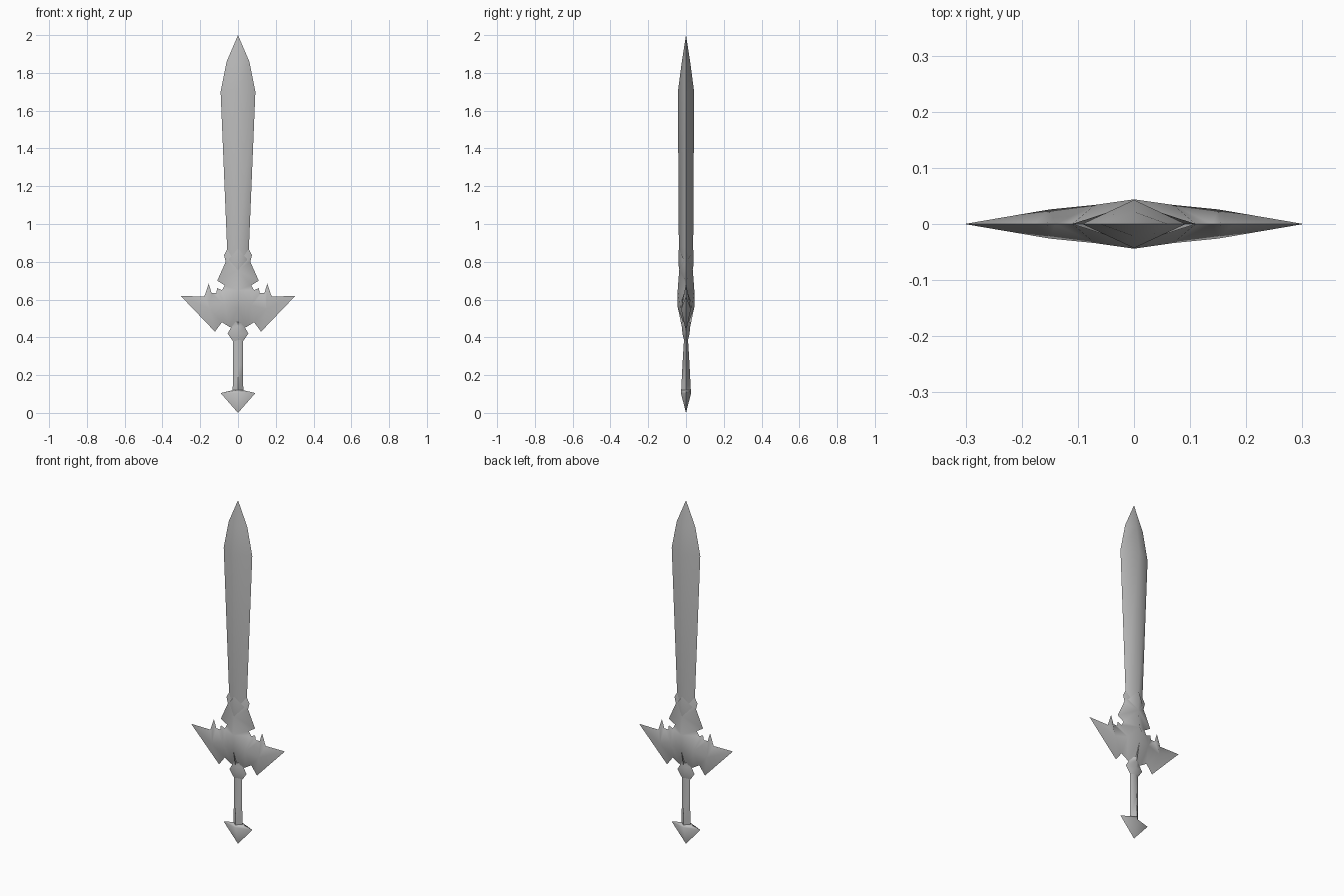
import bpy
import bmesh
import math

cube = bpy.data.objects.get("Cube")
if cube:
    bpy.data.objects.remove(cube, do_unlink=True)

steel = bpy.data.materials.new("grey steel")
steel.use_nodes = True
GREY = (0.5, 0.5, 0.5, 1)
steel.diffuse_color = GREY
steel.node_tree.nodes["Principled BSDF"].inputs["Base Color"].default_value = GREY


def finish(name, bm, angle=70):
    """Weld the mesh, turn its faces outwards and smooth it."""
    bmesh.ops.remove_doubles(bm, verts=bm.verts, dist=0.0005)
    bmesh.ops.dissolve_degenerate(bm, edges=bm.edges, dist=0.0002)
    bmesh.ops.recalc_face_normals(bm, faces=bm.faces)
    mesh = bpy.data.meshes.new(name)
    bm.to_mesh(mesh)
    bm.free()
    mesh.materials.append(steel)
    obj = bpy.data.objects.new(name, mesh)
    bpy.context.collection.objects.link(obj)
    bpy.ops.object.select_all(action="DESELECT")
    obj.select_set(True)
    bpy.context.view_layer.objects.active = obj
    bpy.ops.object.shade_smooth_by_angle(angle=math.radians(angle))
    return obj


def diamond_loft(name, rings):
    """Loft diamond sections given as (height, half width, half depth)."""
    bm = bmesh.new()
    loops = [[bm.verts.new(p) for p in ((w, 0, z), (0, d, z), (-w, 0, z), (0, -d, z))]
             for z, w, d in rings]
    for low, high in zip(loops, loops[1:]):
        for i in range(4):
            j = (i + 1) % 4
            bm.faces.new((low[i], low[j], high[j], high[i]))
    bm.faces.new(loops[0])
    bm.faces.new(loops[-1])
    return finish(name, bm)


# Blade
diamond_loft("blade", [(0.74, 0.05, 0.028), (0.88, 0.058, 0.038), (1.70, 0.092, 0.043),
                       (1.86, 0.06, 0.022), (2.0, 0, 0)])

# Handle
diamond_loft("pommel", [(0, 0, 0), (0.105, 0.092, 0.027), (0.12, 0.028, 0.026)])
diamond_loft("grip", [(0.11, 0.028, 0.026), (0.25, 0.027, 0.019), (0.40, 0.026, 0.010)])
diamond_loft("grip_collar", [(0.38, 0.027, 0.009), (0.42, 0.055, 0.019),
                             (0.455, 0.035, 0.022), (0.48, 0.03, 0.025)])

# Guard: raised ridge points (x, z, depth)
ridge = [(0, 0.755, 0.036), (0, 0.65, 0.044), (0.07, 0.57, 0.034),
         (0.15, 0.55, 0.026), (0, 0.56, 0.044), (0, 0.45, 0.021)]
# Sharp rim from top to bottom: (x, z, ridge point it slopes up to)
rim = [(0.05, 0.88, 0), (0.074, 0.835, 0), (0.065, 0.80, 0), (0.11, 0.70, 0),
       (0.07, 0.675, 1), (0.085, 0.65, 2), (0.11, 0.66, 2), (0.115, 0.635, 2),
       (0.14, 0.635, 3), (0.155, 0.685, 3), (0.178, 0.617, 3), (0.302, 0.618, 3),
       (0.122, 0.43, 3), (0.085, 0.48, 2), (0.045, 0.455, 4), (0, 0.44, 5)]

bm = bmesh.new()
for sx in (1, -1):
    for sy in (1, -1):
        top = [bm.verts.new((sx * x, sy * d, z)) for x, z, d in ridge]
        edge = [bm.verts.new((sx * x, 0, z)) for x, z, _ in rim]
        for i in range(len(rim) - 1):
            a, b = rim[i][2], rim[i + 1][2]
            bm.faces.new((edge[i], edge[i + 1], top[a]))
            if a != b:
                bm.faces.new((edge[i + 1], top[b], top[a]))
        bm.faces.new((top[1], top[2], top[4]))
finish("guard", bm)

# Diamond plate on each side of the guard neck
for name, side in (("front_gem", -1), ("back_gem", 1)):
    bm = bmesh.new()
    corners = [bm.verts.new((x, side * y, z)) for x, y, z in
               ((0, 0.038, 0.87), (0.05, 0.012, 0.812), (0, 0.037, 0.755), (-0.05, 0.012, 0.812))]
    peak = bm.verts.new((0, side * 0.041, 0.812))
    for i in range(4):
        bm.faces.new((corners[i], corners[(i + 1) % 4], peak))
    bm.faces.new(corners[::-1])
    finish(name, bm)
